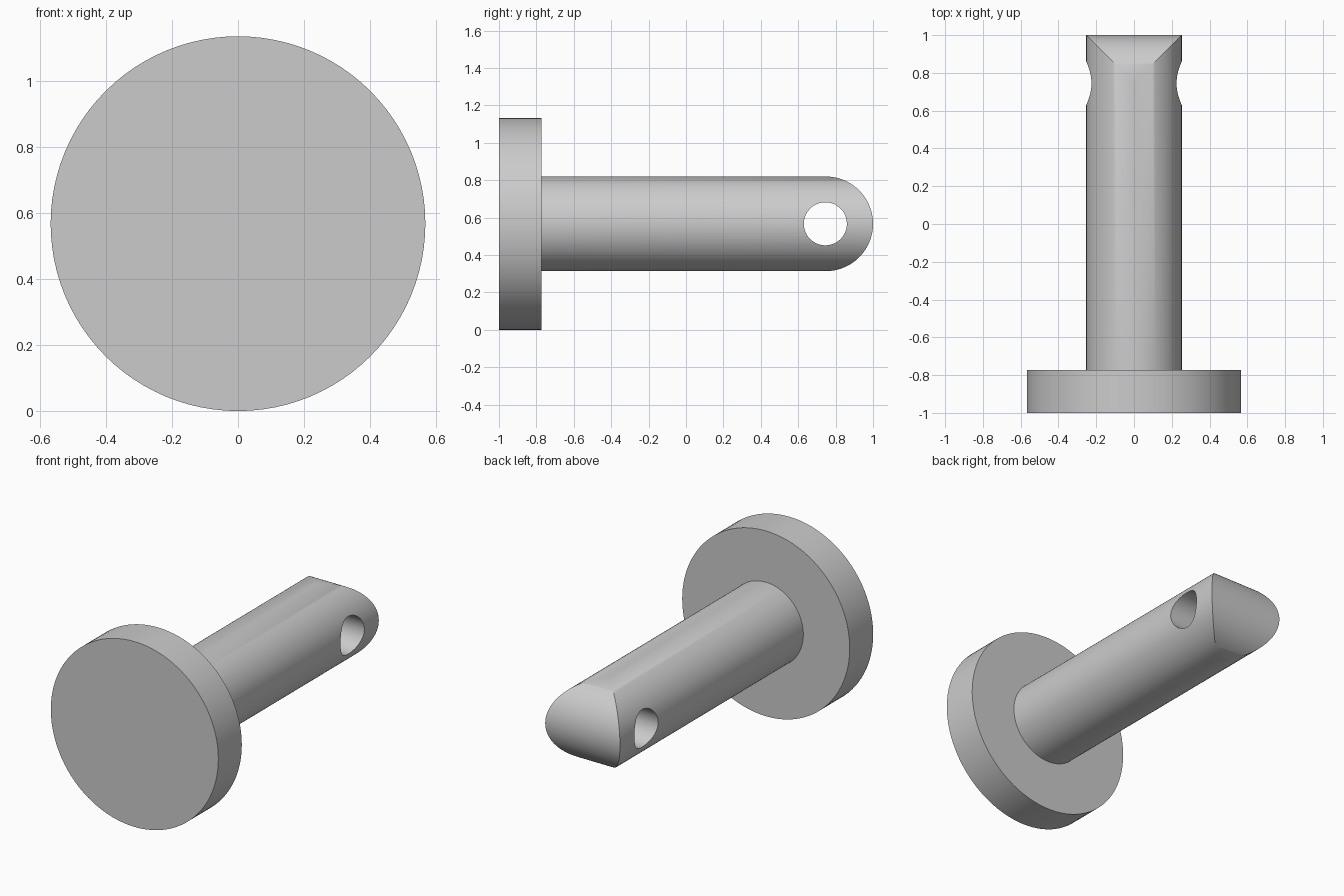
import bpy, bmesh, math
from mathutils import Matrix

cube = bpy.data.objects.get("Cube")
if cube:
    bpy.data.objects.remove(cube, do_unlink=True)

HEAD_R, SHAFT_R, HOLE_R = 0.567, 0.253, 0.115
HEAD_BACK, TIP_CENTRE = -0.773, 0.747
AXIS_Z = HEAD_R
SEG = 96

grey = bpy.data.materials.new("grey")
grey.use_nodes = True
colour = (0.6, 0.6, 0.6, 1)
grey.diffuse_color = colour
grey.node_tree.nodes["Principled BSDF"].inputs["Base Color"].default_value = colour


def add_object(name, bm):
    bmesh.ops.recalc_face_normals(bm, faces=bm.faces)
    mesh = bpy.data.meshes.new(name)
    bm.to_mesh(mesh)
    bm.free()
    mesh.materials.append(grey)
    obj = bpy.data.objects.new(name, mesh)
    bpy.context.collection.objects.link(obj)
    return obj


def cylinder(name, radius, depth, centre, turn_axis):
    bm = bmesh.new()
    place = Matrix.Translation(centre) @ Matrix.Rotation(math.pi / 2, 4, turn_axis)
    bmesh.ops.create_cone(bm, cap_ends=True, segments=SEG, radius1=radius,
                          radius2=radius, depth=depth, matrix=place)
    return add_object(name, bm)


def smooth(obj):
    bpy.ops.object.select_all(action="DESELECT")
    obj.select_set(True)
    bpy.context.view_layer.objects.active = obj
    bpy.ops.object.shade_smooth_by_angle(angle=math.radians(30))


# Flat round head
head = cylinder("head", HEAD_R, HEAD_BACK + 1, (0, (HEAD_BACK - 1) / 2, AXIS_Z), "X")

# Round shaft whose tip is rounded over in side view
bm = bmesh.new()
near, far = [], []
for i in range(SEG):
    a = math.tau * i / SEG
    x, z = SHAFT_R * math.cos(a), AXIS_Z + SHAFT_R * math.sin(a)
    near.append(bm.verts.new((x, HEAD_BACK, z)))
    far.append(bm.verts.new((x, TIP_CENTRE + abs(x), z)))
for i in range(SEG):
    j = (i + 1) % SEG
    bm.faces.new((near[i], near[j], far[j], far[i]))
bm.faces.new(near)

# Tip strips join each point to its mirror point across the shaft
half, quarter = SEG // 2, SEG // 4
for i in range(-quarter, quarter):
    strip = [far[i], far[i + 1], far[(half - i - 1) % SEG], far[(half - i) % SEG]]
    bm.faces.new(list(dict.fromkeys(strip)))
shaft = add_object("shaft", bm)

# Cross hole through the tip
cutter = cylinder("hole_cutter", HOLE_R, 1, (0, TIP_CENTRE - 0.002, AXIS_Z), "Y")
cutter.hide_render = True
cut = shaft.modifiers.new("cross_hole", "BOOLEAN")
cut.operation = "DIFFERENCE"
cut.solver = "EXACT"
cut.object = cutter
bpy.context.view_layer.objects.active = shaft
bpy.ops.object.modifier_apply(modifier=cut.name)
bpy.data.objects.remove(cutter, do_unlink=True)

for part in (head, shaft):
    smooth(part)
